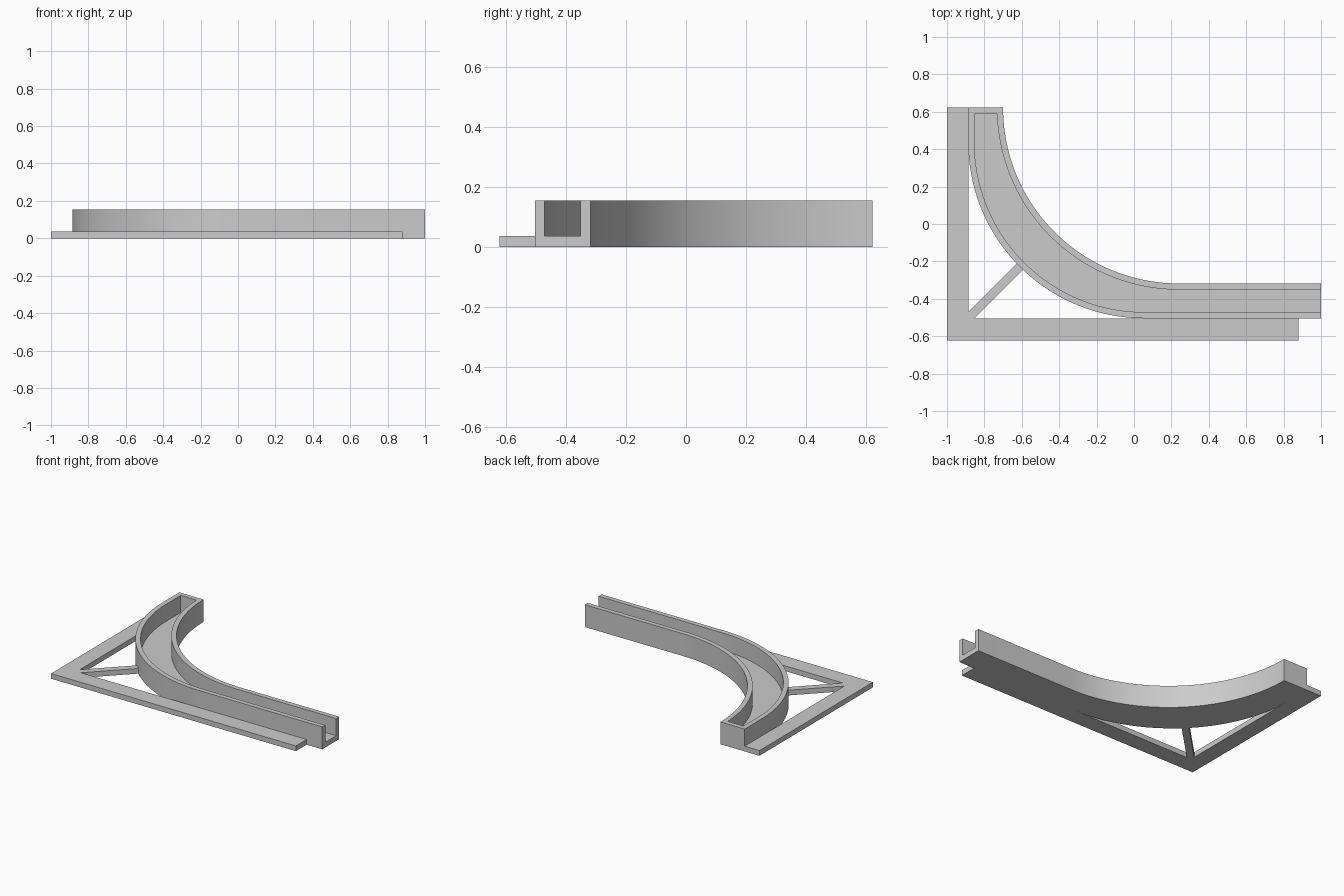
import bpy
import bmesh
from math import sin, cos, pi, asin, radians

if "Cube" in bpy.data.objects:
    bpy.data.objects.remove(bpy.data.objects["Cube"])

HALF = 0.622              # half depth of the whole piece
RADIUS = 0.94             # both curved edges share one radius
WALL = 0.033              # side wall thickness
FLOOR, TOP = 0.036, 0.155
INNER = (0.24, HALF)      # arc centre of the concave edge
SHIFT = 0.186             # the convex edge is the concave one moved diagonally
OUTER = (INNER[0] - SHIFT, INNER[1] - SHIFT)
EDGE_X, EDGE_Y = OUTER[0] - RADIUS, OUTER[1] - RADIUS

grey = bpy.data.materials.new("plain grey")
grey.use_nodes = True
colour = (0.6, 0.6, 0.6, 1)
grey.diffuse_color = colour
grey.node_tree.nodes["Principled BSDF"].inputs["Base Color"].default_value = colour


def prism(name, outline, low, high):
    """Extrude a flat outline between two heights."""
    bm = bmesh.new()
    face = bm.faces.new([bm.verts.new((x, y, low)) for x, y in outline])
    lid = bmesh.ops.extrude_face_region(bm, geom=[face])["geom"]
    moved = [v for v in lid if isinstance(v, bmesh.types.BMVert)]
    bmesh.ops.translate(bm, verts=moved, vec=(0, 0, high - low))
    bmesh.ops.recalc_face_normals(bm, faces=bm.faces)
    mesh = bpy.data.meshes.new(name)
    bm.to_mesh(mesh)
    bm.free()
    mesh.materials.append(grey)
    obj = bpy.data.objects.new(name, mesh)
    bpy.context.collection.objects.link(obj)
    return obj


def arc(centre, radius, end_y, steps=48):
    """Quarter arc from the left side at end_y to the lowest point."""
    start = pi - asin(min(1, (end_y - centre[1]) / radius)) if end_y < centre[1] else pi
    angles = [start + (1.5 * pi - start) * i / steps for i in range(steps + 1)]
    return [(centre[0] + radius * cos(a), centre[1] + radius * sin(a)) for a in angles]


def track_outline(inset, end_x, end_y):
    """Closed plan of the track, moved inward by inset on both sides."""
    convex = arc(OUTER, RADIUS - inset, end_y)
    concave = arc(INNER, RADIUS + inset, end_y)
    return ([(convex[0][0], end_y)] + convex + [(end_x, convex[-1][1]),
            (end_x, concave[-1][1])] + concave[::-1])


# Curved channel: solid track with a trough open at the right-hand end
channel = prism("curved_channel", track_outline(0, 1, HALF), 0, TOP)
trough = prism("trough_cutter", track_outline(WALL, 1.1, HALF - WALL), FLOOR, TOP + 0.1)
trough.hide_render = True
cut = channel.modifiers.new("trough", 'BOOLEAN')
cut.operation, cut.solver, cut.object = 'DIFFERENCE', 'EXACT', trough
bpy.context.view_layer.objects.active = channel
channel.select_set(True)
bpy.ops.object.modifier_apply(modifier=cut.name)
bpy.data.objects.remove(trough)
bpy.ops.object.shade_smooth_by_angle(angle=radians(30))

# Flat corner frame
prism("corner_frame", [(-1, -HALF), (0.88, -HALF), (0.88, EDGE_Y), (EDGE_X, EDGE_Y),
                       (EDGE_X, HALF), (-1, HALF)], 0, FLOOR)

# Diagonal strut from the frame corner to the middle of the curve
w = 0.033
reach = OUTER[0] - RADIUS * cos(pi / 4) - EDGE_X
prism("diagonal_strut", [(EDGE_X, EDGE_Y), (EDGE_X + w, EDGE_Y),
                         (EDGE_X + reach + w / 2, EDGE_Y + reach - w / 2),
                         (EDGE_X + reach - w / 2, EDGE_Y + reach + w / 2),
                         (EDGE_X, EDGE_Y + w)], 0, FLOOR)
